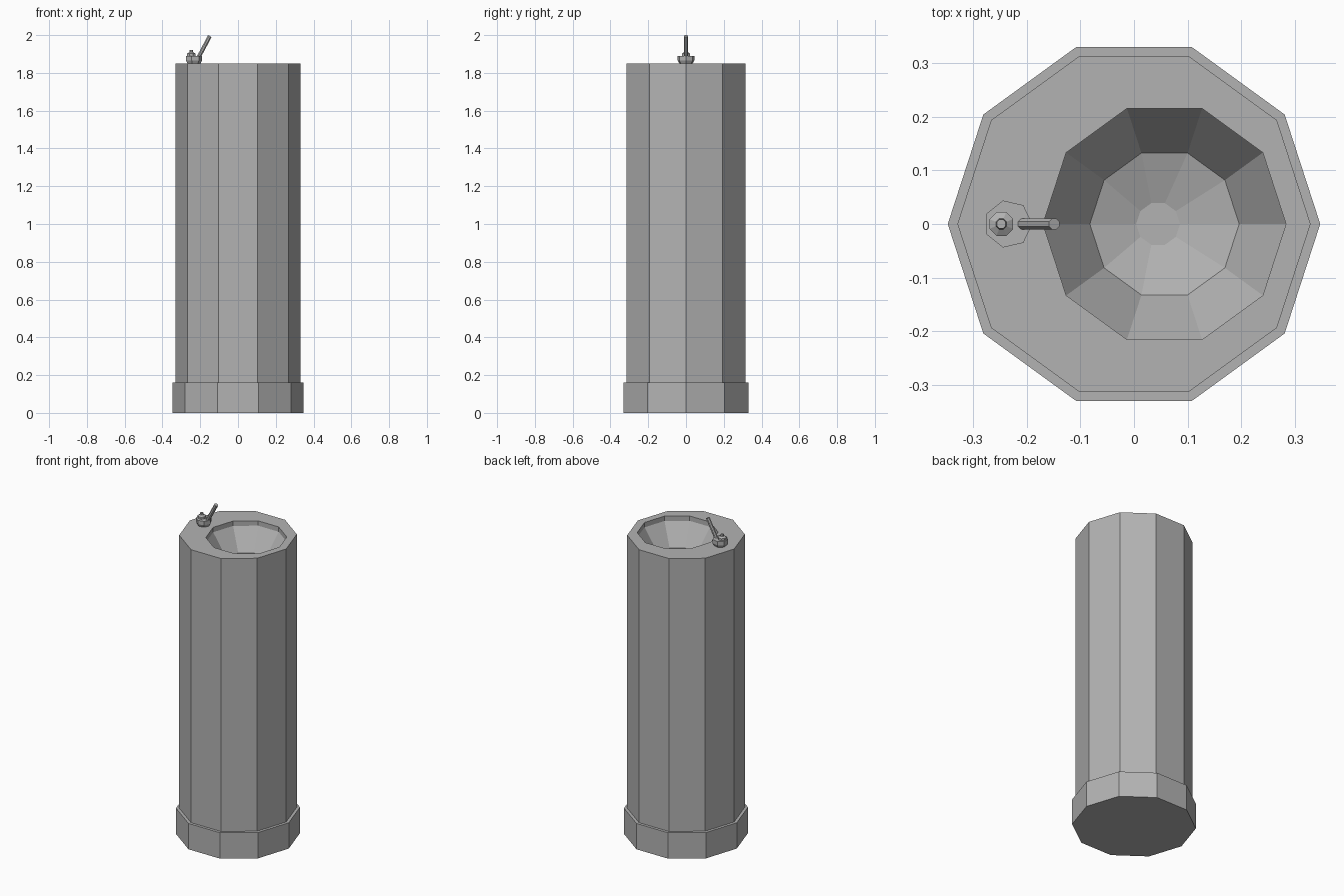
import bpy, bmesh
from math import sin, cos, tau
from mathutils import Vector

cube = bpy.data.objects.get("Cube")
if cube:
    bpy.data.objects.remove(cube, do_unlink=True)

stone = bpy.data.materials.new("plain grey")
stone.use_nodes = True
GREY = (0.45, 0.45, 0.45, 1)
stone.diffuse_color = GREY
stone.node_tree.nodes["Principled BSDF"].inputs["Base Color"].default_value = GREY


def lathe(name, sides, profile, cap_bottom=True, cap_top=True, turn=0.0):
    """Stack polygon rings given as (centre x, radius, height)."""
    bm = bmesh.new()
    rings = []
    for cx, r, z in profile:
        angles = [turn + tau * i / sides for i in range(sides)]
        rings.append([bm.verts.new((cx + r * cos(a), r * sin(a), z)) for a in angles])
    for low, high in zip(rings, rings[1:]):
        for i in range(sides):
            j = (i + 1) % sides
            bm.faces.new((low[i], low[j], high[j], high[i]))
    if cap_bottom:
        bm.faces.new(rings[0][::-1])
    if cap_top:
        bm.faces.new(rings[-1])
    mesh = bpy.data.meshes.new(name)
    bm.to_mesh(mesh)
    bm.free()
    mesh.materials.append(stone)
    obj = bpy.data.objects.new(name, mesh)
    bpy.context.collection.objects.link(obj)
    return obj


SIDES = 10
TOP = 1.85
BASIN_X = 0.057
DRAIN_X = 0.045
DRAIN_Z = 1.658

# Plinth
lathe("plinth", SIDES, [(0, 0.348, 0), (0, 0.348, 0.16)])

# Column, flat top and sunken basin in one skin
lathe("column_and_basin", SIDES, [
    (0, 0.33, 0.15), (0, 0.33, TOP),
    (BASIN_X, 0.227, TOP), (BASIN_X, 0.227, TOP - 0.03),
    (BASIN_X, 0.1395, TOP - 0.16), (DRAIN_X, 0.04, DRAIN_Z)])

# Drain plate with a ring of six shallow holes
drain = lathe("drain_plate", SIDES,
              [(DRAIN_X, 0.041, DRAIN_Z - 0.008), (DRAIN_X, 0.041, DRAIN_Z + 0.002)])
for i in range(6):
    a = tau * i / 6
    cutter = lathe(f"drain_hole_cutter_{i + 1}", 10, [(0, 0.0075, -0.004), (0, 0.0075, 0.01)])
    cutter.location = (DRAIN_X + 0.026 * cos(a), 0.026 * sin(a), DRAIN_Z + 0.002)
    cutter.hide_render = True
    cutter.hide_set(True)
    cut = drain.modifiers.new("hole", "BOOLEAN")
    cut.operation = "DIFFERENCE"
    cut.solver = "EXACT"
    cut.object = cutter
bpy.context.view_layer.update()
# Bake the holes and discard the cutters
graph = bpy.context.evaluated_depsgraph_get()
drain_mesh = bpy.data.meshes.new_from_object(drain.evaluated_get(graph))
drain.modifiers.clear()
drain.data = drain_mesh
for obj in [o for o in bpy.data.objects if o.name.startswith("drain_hole_cutter")]:
    bpy.data.objects.remove(obj, do_unlink=True)

# Tap body, flared upward
lathe("tap_body", 7, [(-0.235, 0.036, TOP), (-0.235, 0.045, TOP + 0.016),
                      (-0.235, 0.045, TOP + 0.04)])

# Push button with a small tip
lathe("tap_button", 8, [(-0.248, 0.024, TOP + 0.038), (-0.248, 0.024, TOP + 0.052),
                        (-0.248, 0.011, TOP + 0.06), (-0.248, 0.009, TOP + 0.071)],
      turn=tau / 16)

# Slanted spout
start, end = Vector((-0.21, 0, TOP + 0.03)), Vector((-0.149, 0, 1.995))
axis = end - start
spout = lathe("tap_spout", 8, [(0, 0.0115, 0), (0, 0.0115, axis.length)], turn=tau / 16)
spout.location = start
spout.rotation_euler = axis.to_track_quat("Z", "Y").to_euler()
